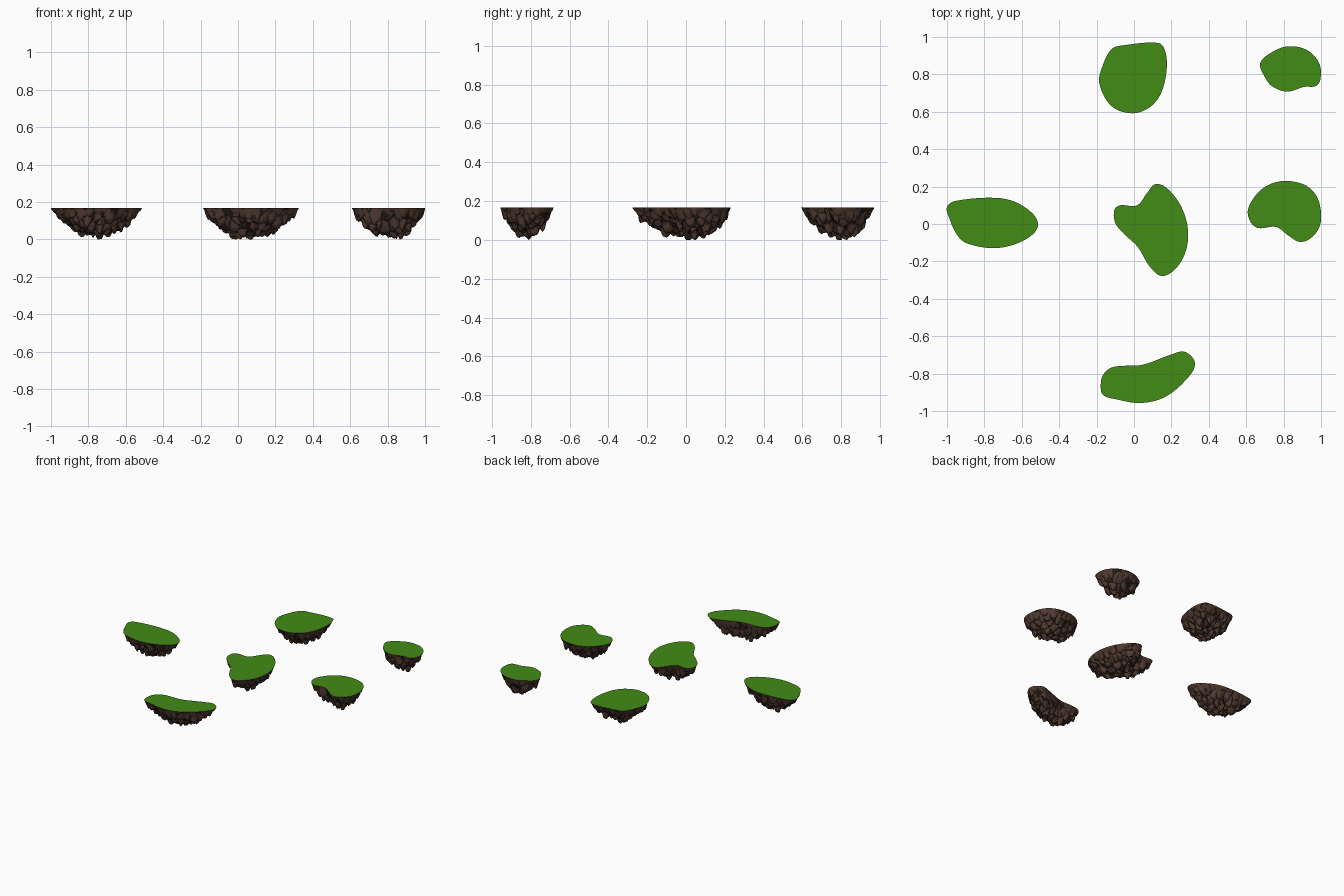
import bpy, bmesh
from mathutils import Vector, noise
from mathutils.geometry import interpolate_bezier

if "Cube" in bpy.data.objects:
    bpy.data.objects.remove(bpy.data.objects["Cube"])

TOP = 0.168      # height of the grass
RINGS = 26       # rows from rim to the middle of the underside
CELL = 0.042     # size of the rock chunks


def material(name, rgb):
    m = bpy.data.materials.new(name)
    m.diffuse_color = (*rgb, 1)
    m.use_nodes = True
    m.node_tree.nodes["Principled BSDF"].inputs["Base Color"].default_value = m.diffuse_color
    return m


GRASS = material("grass", (0.055, 0.26, 0.008))
ROCK = material("rock", (0.085, 0.045, 0.032))
CREVICE = material("crevice", (0.018, 0.011, 0.009))


def smooth_outline(points):
    """Closed smooth curve through the points, counter-clockwise."""
    p = [Vector((x, y, 0)) for x, y in points]
    n = len(p)
    if sum(p[i - 1].x * p[i].y - p[i].x * p[i - 1].y for i in range(n)) < 0:
        p.reverse()
    tan = [(p[(i + 1) % n] - p[i - 1]).normalized() for i in range(n)]
    out = []
    for i in range(n):
        a, b = p[i], p[(i + 1) % n]
        d = (b - a).length
        steps = max(3, round(d / 0.009))
        out += interpolate_bezier(a, a + tan[i] * d / 3,
                                  b - tan[(i + 1) % n] * d / 3, b, steps + 1)[:-1]
    return out


def make_object(name, bm, mats):
    me = bpy.data.meshes.new(name)
    bm.to_mesh(me)
    bm.free()
    for m in mats:
        me.materials.append(m)
    ob = bpy.data.objects.new(name, me)
    bpy.context.collection.objects.link(ob)


def rock_point(rim, mid, t):
    """Point on the chunky bowl, and how close it is to a crevice."""
    q = rim.lerp(mid, t)
    depth = 0.125 * (1 - (1 - t) ** 2)
    s = Vector((q.x, q.y, -depth * 0.6)) / CELL
    dist, cells = noise.voronoi(s)
    bump = min(1.0, (dist[1] - dist[0]) * 2.2)
    size = 0.65 + 0.35 * noise.cell(cells[0] * 7.3)
    push = 0.034 * bump * size * min(1.0, t / 0.15)
    out = (rim - mid).normalized() * push * 0.3 * (1 - t)
    return Vector((q.x + out.x, q.y + out.y, -depth - push)), bump


def island(name, points):
    rim = smooth_outline(points)
    n = len(rim)
    mid = sum(rim, Vector()) / n

    # flat grass cap
    bm = bmesh.new()
    bm.faces.new([bm.verts.new((p.x, p.y, TOP)) for p in rim])
    make_object(name + "_grass", bm, [GRASS])

    # jagged rock underside
    bm = bmesh.new()
    bumps, rows = {}, []
    for r in range(RINGS):
        row = []
        for p in rim:
            co, b = rock_point(p, mid, r / RINGS)
            v = bm.verts.new(co)
            bumps[v] = b
            row.append(v)
        rows.append(row)
    co, b = rock_point(mid, mid, 1)
    tip = bm.verts.new(co)
    bumps[tip] = b
    for r in range(RINGS - 1):
        for j in range(n):
            k = (j + 1) % n
            a, c = rows[r], rows[r + 1]
            bm.faces.new((a[j], c[j], c[k], a[k]))
    for j in range(n):
        bm.faces.new((rows[-1][j], tip, rows[-1][(j + 1) % n]))
    # stretch so the deepest spike touches the ground
    scale = TOP / -min(v.co.z for v in bm.verts)
    for v in bm.verts:
        v.co.z = TOP + v.co.z * scale
    for f in bm.faces:
        if sum(bumps[v] for v in f.verts) / len(f.verts) < 0.17:
            f.material_index = 1
    make_object(name + "_rock", bm, [ROCK, CREVICE])


island("back_island", [(-0.12, 0.935), (-0.06, 0.955), (0.13, 0.968), (0.165, 0.93),
                       (0.175, 0.83), (0.145, 0.70), (0.085, 0.625), (-0.01, 0.592),
                       (-0.12, 0.63), (-0.185, 0.75), (-0.17, 0.84)])
island("back_right_island", [(0.675, 0.86), (0.74, 0.92), (0.825, 0.95), (0.925, 0.93),
                             (0.99, 0.86), (0.997, 0.775), (0.973, 0.738), (0.91, 0.733),
                             (0.82, 0.708), (0.74, 0.735), (0.70, 0.785)])
island("left_island", [(-1.0, 0.09), (-0.957, 0.123), (-0.727, 0.139), (-0.60, 0.10),
                       (-0.513, 0.005), (-0.567, -0.075), (-0.727, -0.128),
                       (-0.89, -0.105), (-0.945, -0.06), (-0.99, 0.037)])
island("middle_island", [(-0.105, 0.075), (-0.075, 0.1), (0.016, 0.1), (0.07, 0.166),
                         (0.118, 0.214), (0.193, 0.176), (0.267, 0.06), (0.289, -0.08),
                         (0.246, -0.21), (0.155, -0.278), (0.086, -0.23), (0.02, -0.123),
                         (-0.053, -0.053), (-0.10, 0.005)])
island("right_island", [(0.615, 0.096), (0.684, 0.187), (0.78, 0.228), (0.888, 0.219),
                        (0.957, 0.176), (0.995, 0.096), (0.995, -0.005), (0.952, -0.07),
                        (0.888, -0.096), (0.823, -0.06), (0.76, -0.016), (0.658, -0.02),
                        (0.613, 0.032)])
island("front_island", [(-0.178, -0.87), (-0.166, -0.807), (-0.112, -0.765),
                        (0.048, -0.752), (0.193, -0.70), (0.273, -0.684),
                        (0.326, -0.749), (0.267, -0.845), (0.155, -0.93),
                        (0.03, -0.957), (-0.10, -0.936), (-0.166, -0.914)])
